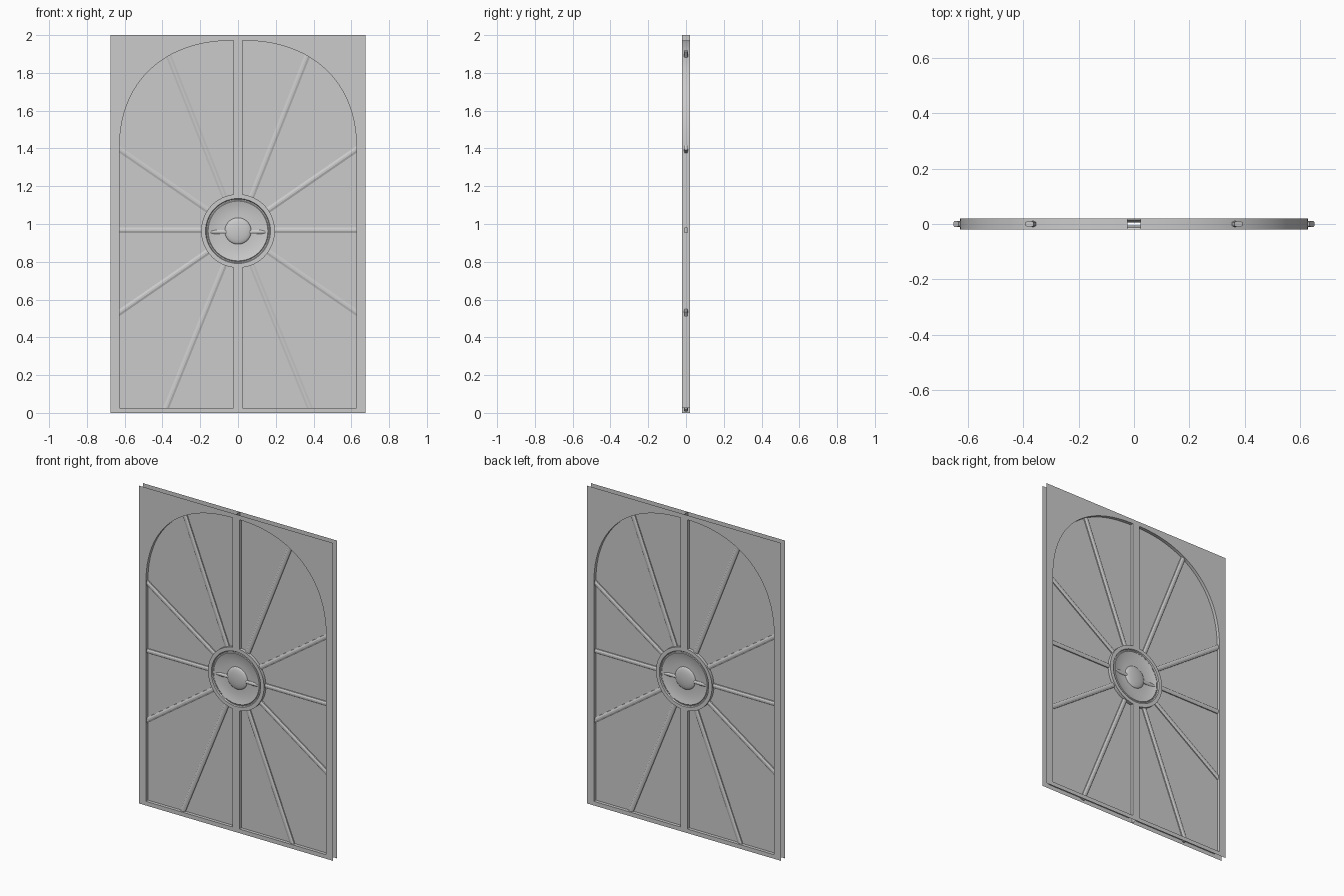
import bpy, bmesh, math
from mathutils import Matrix, Vector

if "Cube" in bpy.data.objects:
    bpy.data.objects.remove(bpy.data.objects["Cube"])

T = 0.02            # half thickness of the gate
HUB = 0.963         # height of the hub centre
R_OUT, R_IN = 0.195, 0.172
POST = 0.024        # half width of the centre post
SIDE, FOOT, SPRING, CROWN = 0.628, 0.026, 1.38, 1.972

grey = bpy.data.materials.new("light_grey")
grey.diffuse_color = (0.6, 0.6, 0.6, 1)
grey.use_nodes = True
grey.node_tree.nodes["Principled BSDF"].inputs["Base Color"].default_value = grey.diffuse_color


def finish(name, bm, smooth=True, mirror=""):
    me = bpy.data.meshes.new(name)
    bm.to_mesh(me)
    bm.free()
    me.materials.append(grey)
    ob = bpy.data.objects.new(name, me)
    bpy.context.collection.objects.link(ob)
    if mirror:
        m = ob.modifiers.new("mirror", "MIRROR")
        m.use_axis = ("X" in mirror, "Y" in mirror, False)
        m.use_mirror_merge = False
    if smooth:
        bpy.ops.object.select_all(action="DESELECT")
        ob.select_set(True)
        bpy.context.view_layer.objects.active = ob
        bpy.ops.object.shade_smooth_by_angle(angle=math.radians(35))
    return ob


def hub_arc(r, x0, n=28):
    """Right half of a hub circle, top to bottom, starting at x = x0."""
    a0 = math.acos(x0 / r)
    return [(r * math.cos(a0 * (1 - 2 * i / n)), HUB + r * math.sin(a0 * (1 - 2 * i / n)))
            for i in range(n + 1)]


def arch(n=32):
    """Right half of the arch, from the spring line to the crown."""
    pts = []
    for i in range(n + 1):
        a = math.pi / 2 * i / n
        x = SIDE * math.cos(a) ** (2 / 2.3) if i < n else 0
        z = SPRING + (CROWN - SPRING) * math.sin(a) ** (2 / 2.3)
        if x > POST:
            pts.append((x, z))
    return pts + [(POST, CROWN)]


opening = [(POST, FOOT), (SIDE, FOOT)] + arch() + hub_arc(R_OUT, POST)
outline = [(0, 0), (0.675, 0), (0.675, 2), (0, 2)] + hub_arc(R_IN, 0)

# Frame: front and back sheets joined by the walls of the opening
bm = bmesh.new()
for y in (-T, T):
    edges = []
    for loop in (outline, opening):
        vs = [bm.verts.new((x, y, z)) for x, z in loop]
        edges += [bm.edges.new((vs[i - 1], vs[i])) for i in range(len(vs))]
    res = bmesh.ops.triangle_fill(bm, edges=edges, use_beauty=True)
    for f in res["geom"]:
        if isinstance(f, bmesh.types.BMFace):
            f.normal_update()
            if f.normal.y * y < 0:
                f.normal_flip()


def wall(a, b):
    bm.faces.new([bm.verts.new((p[0], y, p[1])) for p, y in
                  ((a, -T), (a, T), (b, T), (b, -T))])


for i in range(len(opening)):
    wall(opening[i - 1], opening[i])
# Meeting edges of the two leaves
wall((0, 0), (0, HUB - R_IN))
wall((0, HUB + R_IN), (0, 2))
bmesh.ops.remove_doubles(bm, verts=bm.verts[:], dist=1e-5)
finish("gate_frame", bm, mirror="X")

# Flat infill panel
bm = bmesh.new()
bm.faces.new([bm.verts.new((x, 0, z)) for x, z in opening])
bmesh.ops.triangulate(bm, faces=bm.faces[:])
finish("infill_panel", bm, smooth=False, mirror="X")

# Hub: dished plate with a domed boss, on both sides
profile = [(R_IN, T), (0.168, 0.013), (0.162, 0.013), (0.158, 0.016), (0.14, 0.011),
           (0.115, 0.007), (0.09, 0.005), (0.07, 0.005)]
profile += [(0.07 * math.cos(a), 0.005 + 0.015 * math.sin(a))
            for a in (math.pi / 2 * i / 7 for i in range(1, 8))]
bm = bmesh.new()
vs = [bm.verts.new((r if r > 1e-6 else 0, -y, HUB)) for r, y in profile]
es = [bm.edges.new(p) for p in zip(vs, vs[1:])]
bmesh.ops.spin(bm, geom=vs + es, cent=(0, 0, HUB), axis=(0, 1, 0),
               angle=2 * math.pi, steps=56)
bmesh.ops.remove_doubles(bm, verts=bm.verts[:], dist=1e-5)
bmesh.ops.recalc_face_normals(bm, faces=bm.faces[:])
if sum(f.normal.y for f in bm.faces) > 0:
    bmesh.ops.reverse_faces(bm, faces=bm.faces[:])
finish("hub_dish", bm, mirror="Y")


def bar(name, start, end, w, d, mirror="X"):
    """Ridged bar between two (x, z) points; w and d are half sizes."""
    a, b = Vector((start[0], 0, start[1])), Vector((end[0], 0, end[1]))
    u = (b - a).normalized()
    side = Vector((-u.z, 0, u.x))
    sec = [(-w, -0.6 * d), (-0.3 * w, -d), (0.3 * w, -d), (w, -0.6 * d),
           (w, 0.6 * d), (0.3 * w, d), (-0.3 * w, d), (-w, 0.6 * d)]
    bm = bmesh.new()
    rings = [[bm.verts.new(p + side * s + Vector((0, y, 0))) for s, y in sec] for p in (a, b)]
    for i in range(8):
        bm.faces.new((rings[0][i - 1], rings[0][i], rings[1][i], rings[1][i - 1]))
    for r in rings:
        bm.faces.new(r)
    bmesh.ops.recalc_face_normals(bm, faces=bm.faces[:])
    finish(name, bm, smooth=False, mirror=mirror)


# Spokes radiating from the hub, ends passing through the frame wall
for name, x, z in (("upper_steep_spoke", 0.377, 1.915), ("upper_shallow_spoke", 0.642, 1.405),
                   ("lower_shallow_spoke", 0.642, 0.521), ("lower_steep_spoke", 0.386, 0.012)):
    d = Vector((x, z - HUB)).normalized() * (R_OUT - 0.01)
    bar(name, (d.x, HUB + d.y), (x, z), 0.015, 0.011)
bar("level_spoke", (R_OUT - 0.01, 0.967), (0.647, 0.967), 0.014, 0.011)
bar("hub_crossbar", (0.06, 0.957), (0.166, 0.957), 0.011, 0.013)
